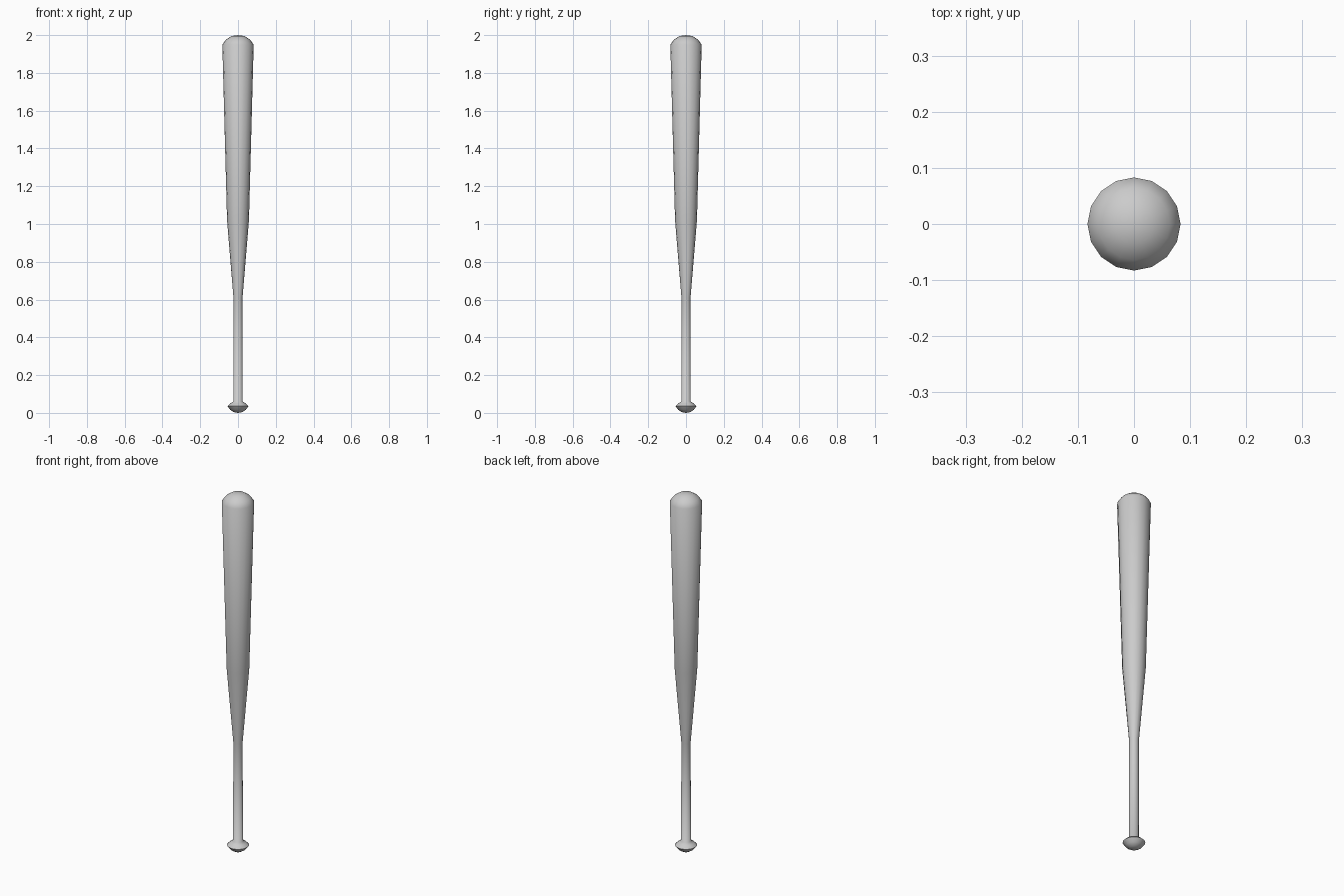
import bpy, bmesh
from math import cos, sin, pi, radians

if "Cube" in bpy.data.objects:
    bpy.data.objects.remove(bpy.data.objects["Cube"])

SIDES = 16


def lathe(name, profile):
    """Revolve (radius, z) points around z; zero radii become poles."""
    bm = bmesh.new()
    rings = []
    for r, z in profile:
        if r == 0:
            rings.append([bm.verts.new((0, 0, z))] * SIDES)
        else:
            rings.append([bm.verts.new((r * cos(2 * pi * i / SIDES),
                                        r * sin(2 * pi * i / SIDES), z))
                          for i in range(SIDES)])
    for low, high in zip(rings, rings[1:]):
        for i in range(SIDES):
            j = (i + 1) % SIDES
            bm.faces.new(dict.fromkeys((low[i], low[j], high[j], high[i])))
    bmesh.ops.recalc_face_normals(bm, faces=bm.faces)
    mesh = bpy.data.meshes.new(name)
    bm.to_mesh(mesh)
    bm.free()
    obj = bpy.data.objects.new(name, mesh)
    bpy.context.collection.objects.link(obj)
    bpy.ops.object.select_all(action='DESELECT')
    obj.select_set(True)
    bpy.context.view_layer.objects.active = obj
    bpy.ops.object.shade_smooth_by_angle(angle=radians(60))
    return obj


lathe("bat", [
    # knob
    (0, 0), (0.022, 0.004), (0.041, 0.016), (0.056, 0.036), (0.041, 0.05),
    # handle
    (0.025, 0.06), (0.024, 0.61),
    # tapered barrel
    (0.058, 1.02), (0.083, 1.95),
    # rounded end
    (0.064, 1.976), (0.035, 1.995), (0, 2.0),
])
